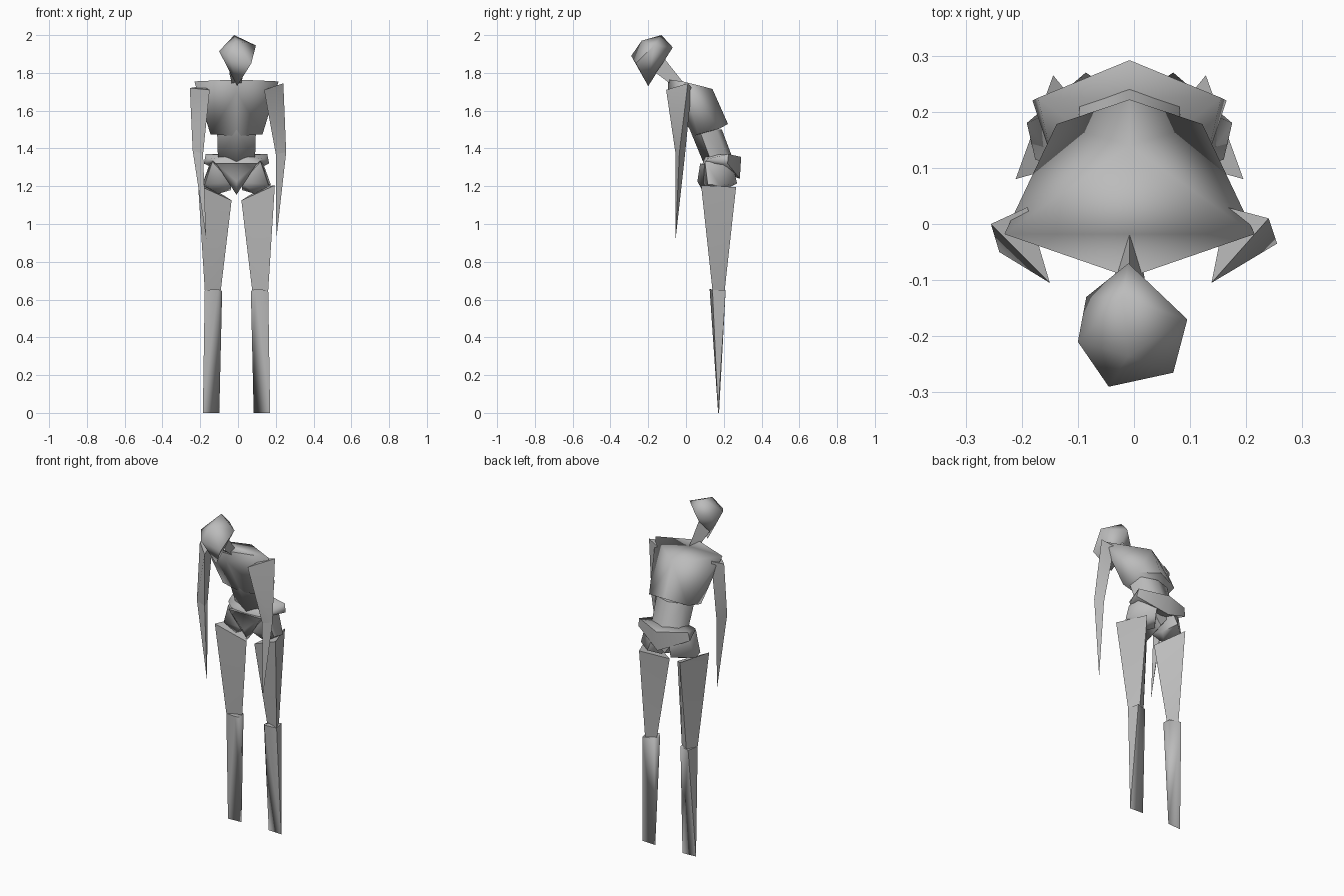
import bpy, bmesh, math

cube = bpy.data.objects.get("Cube")
if cube:
    bpy.data.objects.remove(cube)

clay = bpy.data.materials.new("clay_grey")
clay.use_nodes = True
clay.diffuse_color = (0.5, 0.5, 0.5, 1)
clay.node_tree.nodes["Principled BSDF"].inputs["Base Color"].default_value = (0.5, 0.5, 0.5, 1)

CENTRE = -0.008  # the body's mirror plane


def hull(name, points, angle=70):
    """Make a faceted solid wrapped around a few corner points."""
    bm = bmesh.new()
    for p in points:
        bm.verts.new(p)
    result = bmesh.ops.convex_hull(bm, input=bm.verts[:])
    loose = {v for v in result["geom_interior"] if isinstance(v, bmesh.types.BMVert)}
    bmesh.ops.delete(bm, geom=list(loose), context="VERTS")
    bmesh.ops.dissolve_limit(bm, angle_limit=math.radians(1), verts=bm.verts[:], edges=bm.edges[:])
    bmesh.ops.recalc_face_normals(bm, faces=bm.faces[:])
    mesh = bpy.data.meshes.new(name)
    bm.to_mesh(mesh)
    bm.free()
    mesh.materials.append(clay)
    obj = bpy.data.objects.new(name, mesh)
    bpy.context.collection.objects.link(obj)
    bpy.ops.object.select_all(action="DESELECT")
    obj.select_set(True)
    bpy.context.view_layer.objects.active = obj
    bpy.ops.object.shade_smooth_by_angle(angle=math.radians(angle))
    return obj


def flip(points):
    return [(2 * CENTRE - x, y, z) for x, y, z in points]


def both(points):
    """Points given for the left half, plus their mirror images."""
    return points + flip(points)


def pair(name, points):
    hull("left_" + name, points)
    hull("right_" + name, flip(points))


# Head and neck
hull("head", [(-.01, -.07, 1.935), (.095, -.17, 1.945), (.07, -.265, 1.85),
              (-.045, -.29, 1.89), (-.10, -.21, 1.915), (-.085, -.13, 1.89),
              (-.02, -.13, 2.0), (-.01, -.235, 1.97), (-.005, -.20, 1.73)], 75)
hull("neck", both([(.03, -.16, 1.80), (.016, -.08, 1.74)]) +
     [(CENTRE, -.11, 1.87), (CENTRE, -.015, 1.75)])

# Chest: broad shoulders tapering to the ribs
hull("chest", both([(.215, -.018, 1.755), (.13, .065, 1.475), (.122, .178, 1.505)]) +
     [(CENTRE, -.095, 1.765), (CENTRE, -.095, 1.70), (CENTRE, .14, 1.715),
      (CENTRE, .222, 1.53), (CENTRE, .04, 1.465)], 75)

# Waist
hull("waist", both([(.095, .07, 1.50), (.085, .16, 1.50), (.09, .13, 1.34), (.08, .22, 1.34)]) +
     [(CENTRE, .02, 1.50), (CENTRE, .19, 1.50), (CENTRE, .09, 1.33), (CENTRE, .25, 1.34)])

# Hip band with a low point at the back
hull("hip_band", both([(.155, .225, 1.37), (.165, .22, 1.32), (.13, .115, 1.345), (.10, .10, 1.32)]) +
     [(CENTRE, .10, 1.365), (CENTRE, .085, 1.31), (CENTRE, .292, 1.355), (CENTRE, .285, 1.24)])

# Pelvis and seat
hull("pelvis", both([(.10, .075, 1.32), (.07, .22, 1.30)]) +
     [(CENTRE, .06, 1.225), (CENTRE, .10, 1.155), (CENTRE, .22, 1.20)])
pair("hip", [(.02, .09, 1.22), (.02, .20, 1.18), (.12, .10, 1.33), (.13, .20, 1.33),
             (.16, .115, 1.21), (.175, .18, 1.205), (.07, .27, 1.215), (.09, .13, 1.16),
             (.04, .25, 1.31)])

# Legs: triangular thighs, and calves ending in a flat edge
pair("thigh", [(.195, .08, 1.205), (.128, .265, 1.195), (.018, .13, 1.125),
               (.075, .17, .65), (.16, .14, .65), (.13, .205, .65)])
pair("calf", [(.068, .15, .645), (.09, .125, .655), (.16, .14, .65), (.145, .21, .65),
              (.08, .19, .65), (.083, .175, 0), (.17, .17, 0)])

# Arms: shoulder corners, elbow corners and a pointed hand
arms = {
    "left": ([(.138, -.105, 1.71), (.24, .01, 1.745), (.165, .03, 1.72)],
             [(.255, -.035, 1.38), (.20, -.055, 1.37), (.21, -.005, 1.37)],
             (.203, -.055, .92)),
    "right": ([(-.15, -.105, 1.71), (-.255, 0, 1.72), (-.19, .03, 1.73)],
              [(-.24, -.05, 1.39), (-.185, -.055, 1.37), (-.20, -.005, 1.37)],
              (-.168, -.055, .92)),
}
for side, (shoulder, elbow, hand) in arms.items():
    hull(side + "_upper_arm", shoulder + elbow)
    hull(side + "_forearm", elbow + [hand])
